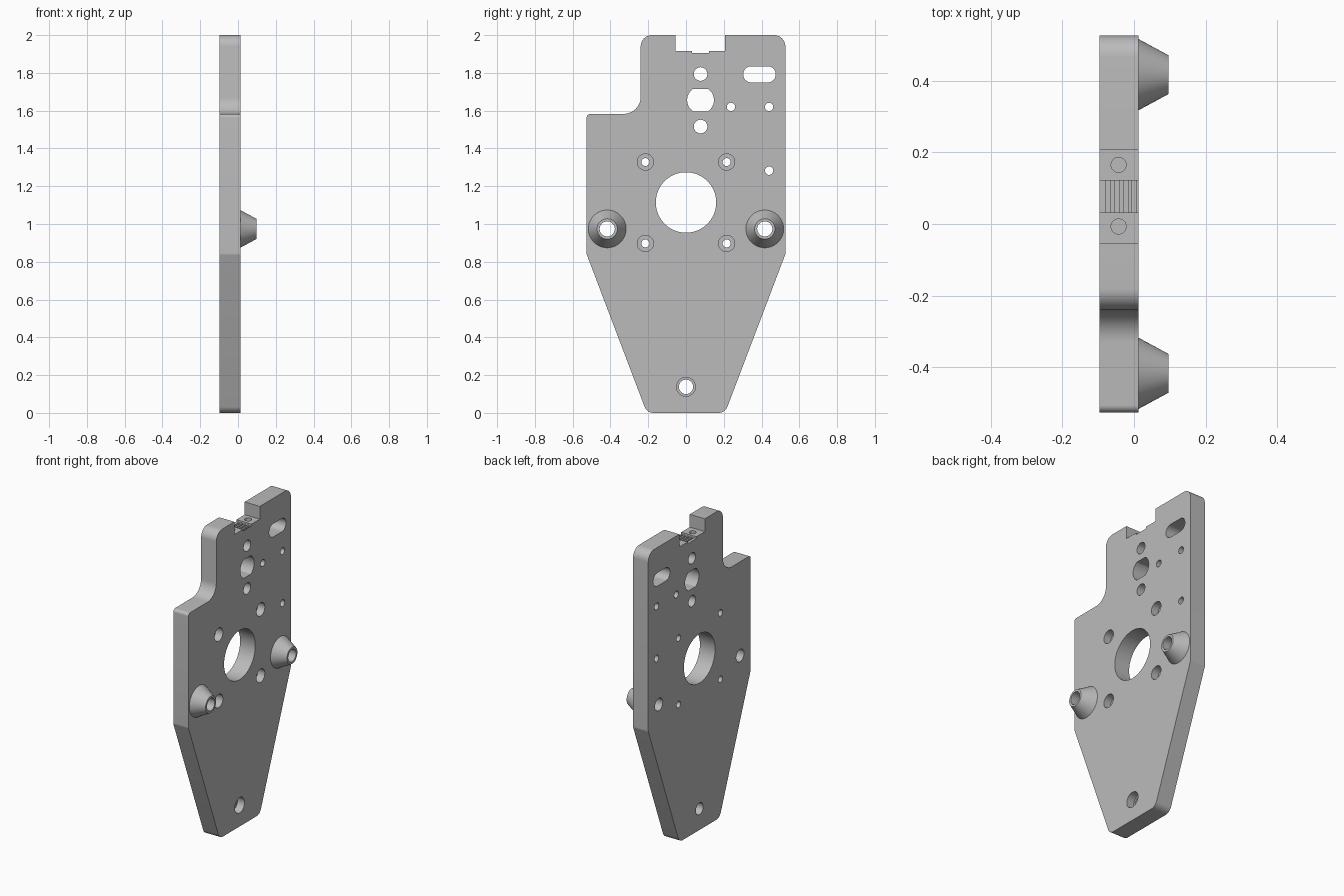
import bpy, bmesh, math
from mathutils import Vector, Matrix

cube = bpy.data.objects.get("Cube")
if cube:
    bpy.data.objects.remove(cube, do_unlink=True)

BACK, FACE, TIP = -0.097, 0.012, 0.097   # x of plate faces and standoff tips

grey = bpy.data.materials.new("plain grey")
grey.use_nodes = True
colour = (0.5, 0.5, 0.5, 1)
grey.diffuse_color = colour
grey.node_tree.nodes["Principled BSDF"].inputs["Base Color"].default_value = colour


def make_object(name, bm):
    bmesh.ops.recalc_face_normals(bm, faces=bm.faces)
    mesh = bpy.data.meshes.new(name)
    bm.to_mesh(mesh)
    bm.free()
    mesh.materials.append(grey)
    obj = bpy.data.objects.new(name, mesh)
    bpy.context.collection.objects.link(obj)
    return obj


def prism(name, points, x0, x1):
    """Extrude a (y, z) outline along x."""
    bm = bmesh.new()
    face = bm.faces.new([bm.verts.new((x0, y, z)) for y, z in points])
    ext = bmesh.ops.extrude_face_region(bm, geom=[face])
    verts = [g for g in ext["geom"] if isinstance(g, bmesh.types.BMVert)]
    bmesh.ops.translate(bm, verts=verts, vec=(x1 - x0, 0, 0))
    return make_object(name, bm)


def circle(y, z, r, n=48, flat=9):
    """Circle outline; flat limits the half height to make two flats."""
    pts = []
    for i in range(n):
        a = math.tau * (i + 0.5) / n
        pts.append((y + r * math.cos(a), z + max(-flat, min(flat, r * math.sin(a)))))
    return pts


def rounded(corners, steps=10):
    """Outline from (y, z, radius) corners with filleted corners."""
    out = []
    for i, (y, z, r) in enumerate(corners):
        p = Vector((y, z))
        if r == 0:
            out.append((y, z))
            continue
        a = (Vector(corners[i - 1][:2]) - p).normalized()
        b = (Vector(corners[(i + 1) % len(corners)][:2]) - p).normalized()
        half = a.angle(b) / 2
        centre = p + (a + b).normalized() * (r / math.sin(half))
        start = p + a * (r / math.tan(half)) - centre
        end = p + b * (r / math.tan(half)) - centre
        sweep = start.angle_signed(end)
        for k in range(steps + 1):
            v = Matrix.Rotation(-sweep * k / steps, 2) @ start
            out.append(tuple(centre + v))
    return out


def box(y0, y1, z0, z1, r=0):
    return rounded([(y0, z0, r), (y1, z0, r), (y1, z1, r), (y0, z1, r)])


def cut(target, cutter):
    mod = target.modifiers.new("cut", "BOOLEAN")
    mod.operation, mod.solver, mod.object = "DIFFERENCE", "EXACT", cutter
    bpy.context.view_layer.objects.active = target
    bpy.ops.object.modifier_apply(modifier=mod.name)
    bpy.data.objects.remove(cutter, do_unlink=True)


# Main plate outline with the top notch
plate = prism("mounting_plate", rounded([
    (-0.207, 0, 0.05), (0.207, 0, 0.05), (0.526, 0.84, 0.03), (0.526, 2, 0.06),
    (0.207, 2, 0), (0.207, 1.917, 0), (-0.055, 1.917, 0), (-0.055, 2, 0),
    (-0.24, 2, 0.06), (-0.24, 1.583, 0.09), (-0.526, 1.583, 0.02),
    (-0.526, 0.84, 0.03)]), BACK, FACE)


def through(points, x0=-0.2, x1=0.2):
    cut(plate, prism("cutter", points, x0, x1))


# Large bore, flat-sided hole, adjustment slot and plain holes
through(circle(0, 1.114, 0.16, 80))
through(circle(0.077, 1.656, 0.071, 60, 0.06))
through(box(0.303, 0.475, 1.749, 1.835, 0.0425))
for y, z, r in [(0.077, 1.794, 0.036), (0.077, 1.516, 0.036), (0.238, 1.62, 0.022),
                (0.44, 1.62, 0.022), (0.44, 1.282, 0.022)]:
    through(circle(y, z, r))

# Counterbored screw holes around the bore and at the foot
screws = [(s * 0.215, z, 0.021, 0.043) for s in (-1, 1) for z in (0.897, 1.328)]
for y, z, r, wide in screws + [(0, 0.138, 0.038, 0.05)]:
    through(circle(y, z, r))
    through(circle(y, z, wide), FACE - 0.05)

# Toothed belt channel in the notch
through(box(0.032, 0.122, 1.905, 1.95))
for i in range(4):
    x = -0.078 + i * 0.024
    through(box(0.032, 0.122, 1.889, 1.93), x, x + 0.013)

# Clamp screw holes drilled down from the notch
for y in (-0.007, 0.165):
    bm = bmesh.new()
    bmesh.ops.create_cone(bm, cap_ends=True, segments=32, radius1=0.021, radius2=0.021,
                          depth=0.2, matrix=Matrix.Translation((-0.043, y, 1.9)))
    cut(plate, make_object("cutter", bm))

# Conical standoffs, hollow right through the plate
for side, s in (("front", -1), ("rear", 1)):
    y, z = s * 0.417, 0.974
    through(circle(y, z, 0.04))
    rings = [(FACE, 0.04), (FACE, 0.1), (TIP, 0.054), (TIP, 0.04)]
    bm = bmesh.new()
    loops = [[bm.verts.new((x, *p)) for p in circle(y, z, r)] for x, r in rings]
    for a, b in zip(loops, loops[1:] + loops[:1]):
        for i in range(len(a)):
            bm.faces.new((a[i - 1], a[i], b[i], b[i - 1]))
    make_object(side + "_standoff", bm)

# Smooth curved walls, keep edges crisp
for obj in bpy.context.collection.objects:
    if obj.type == "MESH" and obj.name in ("mounting_plate", "front_standoff", "rear_standoff"):
        bpy.ops.object.select_all(action="DESELECT")
        obj.select_set(True)
        bpy.context.view_layer.objects.active = obj
        bpy.ops.object.shade_smooth_by_angle(angle=math.radians(25))
